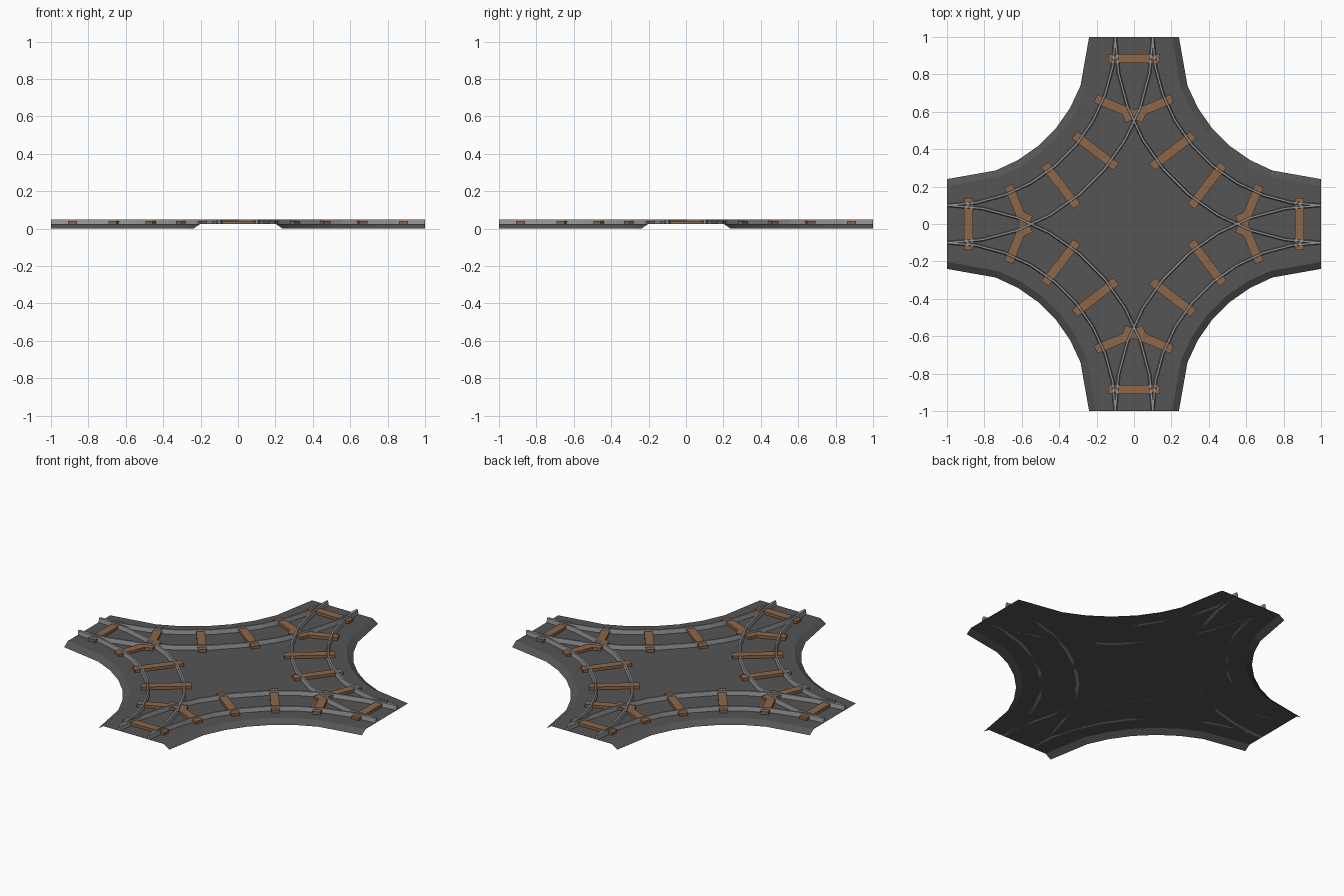
import bpy, bmesh
from math import sin, cos, radians
from mathutils import Matrix, Vector

cube = bpy.data.objects.get("Cube")
if cube:
    bpy.data.objects.remove(cube)

DECK = 0.024   # height of the ballast top


def material(name, rgb):
    m = bpy.data.materials.new(name)
    m.use_nodes = True
    m.diffuse_color = (*rgb, 1)
    m.node_tree.nodes["Principled BSDF"].inputs["Base Color"].default_value = (*rgb, 1)
    return m


ballast_grey = material("ballast grey", (0.09, 0.09, 0.09))
rail_grey = material("rail grey", (0.3, 0.3, 0.31))
wood_brown = material("wood brown", (0.27, 0.135, 0.065))


def finish(bm, name, mat):
    mesh = bpy.data.meshes.new(name)
    bm.to_mesh(mesh)
    bm.free()
    mesh.materials.append(mat)
    ob = bpy.data.objects.new(name, mesh)
    bpy.context.collection.objects.link(ob)
    return ob


def arc_point(radius, degrees, z, quarter):
    """Point on the bend of one quarter, around that quarter's outer corner."""
    a = radians(degrees)
    p = Vector((1 - radius * cos(a), 1 - radius * sin(a), z))
    return Matrix.Rotation(radians(90 * quarter), 3, 'Z') @ p


# Ballast bed: flat top with sloped shoulders, open at the four track ends
bm = bmesh.new()
steps = (90, 70, 60, 50, 40, 30, 20, 0)
foot, crest = [], []
for q in range(4):
    for a in steps:
        foot.append(bm.verts.new(arc_point(0.76, a, 0, q)))
        crest.append(bm.verts.new(arc_point(0.797, a, DECK, q)))
bm.faces.new(crest)
for i in range(len(foot)):
    if (i + 1) % len(steps):
        bm.faces.new((foot[i], foot[i + 1], crest[i + 1], crest[i]))
finish(bm, "ballast_bed", ballast_grey)


# Rails: a tapered section swept round each bend
def rail(name, radius, quarter):
    bm = bmesh.new()
    section = [(-0.009, DECK), (0.009, DECK), (0.005, 0.05), (-0.005, 0.05)]
    rings = [[bm.verts.new(arc_point(radius + d, a, z, quarter)) for d, z in section]
             for a in range(0, 91, 10)]
    for r0, r1 in zip(rings, rings[1:]):
        for i in range(4):
            j = (i + 1) % 4
            bm.faces.new((r0[i], r0[j], r1[j], r1[i]))
    bm.faces.new(rings[0])
    bm.faces.new(rings[-1])
    bmesh.ops.recalc_face_normals(bm, faces=bm.faces)
    finish(bm, name, rail_grey)


# Sleepers: plain wooden blocks
def sleeper(name, centre, degrees):
    bm = bmesh.new()
    bmesh.ops.create_cube(bm, size=1)
    bmesh.ops.scale(bm, vec=(0.28, 0.048, 0.017), verts=bm.verts)
    ob = finish(bm, name, wood_brown)
    ob.location = (centre.x, centre.y, DECK + 0.0095)
    ob.rotation_euler.z = radians(degrees)


for q in range(4):
    rail(f"outer_rail_{q + 1}", 0.9, q)
    rail(f"inner_rail_{q + 1}", 1.1, q)
    for n, a in enumerate((22.5, 37.5, 52.5, 67.5)):
        sleeper(f"bend_sleeper_{q + 1}_{n + 1}", arc_point(1, a, 0, q), a + 90 * q)
    end = Matrix.Rotation(radians(90 * q), 3, 'Z') @ Vector((0, 0.885, 0))
    sleeper(f"end_sleeper_{q + 1}", end, 90 * q)
